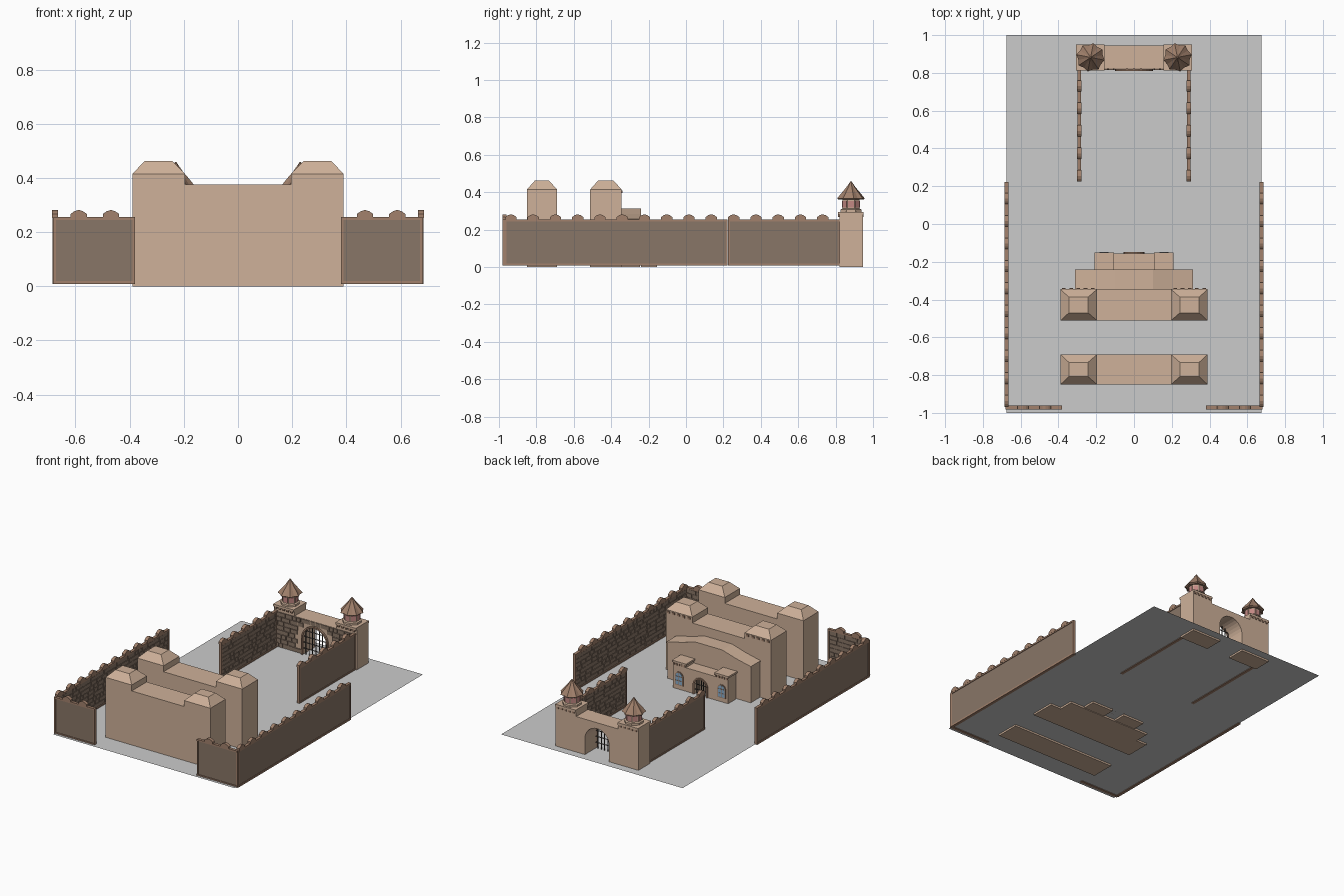
import bpy, bmesh, math, random
from mathutils import Matrix, Vector

if "Cube" in bpy.data.objects:
    bpy.data.objects.remove(bpy.data.objects["Cube"])

random.seed(4)


def material(name, rgb):
    m = bpy.data.materials.new(name)
    m.diffuse_color = (*rgb, 1)
    m.use_nodes = True
    m.node_tree.nodes["Principled BSDF"].inputs["Base Color"].default_value = m.diffuse_color
    return m


TAN = material("sandstone", (0.62, 0.44, 0.32))
WALL = material("wall_stone", (0.25, 0.18, 0.135))
TRIM = material("trim_brown", (0.36, 0.22, 0.15))
PINK = material("pink_panel", (0.55, 0.25, 0.23))
GLASS = material("window_blue", (0.25, 0.42, 0.6))
IRON = material("iron", (0.05, 0.045, 0.04))


def add_prism(bm, profile, y0, y1, M=Matrix()):
    """Extrude an x-z outline from y0 to y1."""
    a = [bm.verts.new(M @ Vector((x, y0, z))) for x, z in profile]
    b = [bm.verts.new(M @ Vector((x, y1, z))) for x, z in profile]
    bm.faces.new(a)
    bm.faces.new(b[::-1])
    n = len(a)
    for i in range(n):
        bm.faces.new((a[i], b[i], b[(i + 1) % n], a[(i + 1) % n]))


def add_box(bm, x0, x1, y0, y1, z0, z1, M=Matrix()):
    add_prism(bm, [(x0, z0), (x1, z0), (x1, z1), (x0, z1)], y0, y1, M)


def add_rings(bm, cx, cy, rings, n, flute=1.0):
    """Stack of n-sided rings (radius, z); flute pulls in every second corner."""
    loops = []
    for r, z in rings:
        loops.append([bm.verts.new((cx + r * (flute if i % 2 else 1) * math.cos(2 * math.pi * (i + .5) / n),
                                    cy + r * (flute if i % 2 else 1) * math.sin(2 * math.pi * (i + .5) / n), z))
                      for i in range(n)])
    for lo, hi in zip(loops, loops[1:]):
        for i in range(n):
            bm.faces.new((lo[i], lo[(i + 1) % n], hi[(i + 1) % n], hi[i]))
    bm.faces.new(loops[0][::-1])
    bm.faces.new(loops[-1])


def finish(bm, name, mat=None, mirror=False):
    bmesh.ops.recalc_face_normals(bm, faces=bm.faces)
    me = bpy.data.meshes.new(name)
    bm.to_mesh(me)
    bm.free()
    if mat:
        me.materials.append(mat)
    ob = bpy.data.objects.new(name, me)
    bpy.context.collection.objects.link(ob)
    if mirror:
        mod = ob.modifiers.new("mirror", 'MIRROR')
        mod.use_mirror_merge = False
    return ob


def arch(cx, w, z0, spring, n=10):
    """Round-arch outline running from right foot over the top to left foot."""
    pts = [(cx + w, z0)]
    pts += [(cx + w * math.cos(math.pi * i / n), spring + w * math.sin(math.pi * i / n)) for i in range(n + 1)]
    return pts + [(cx - w, z0)]


def add_bricks(bm, u0, u1, z0, z1, v0, depth, M=Matrix(), skip=lambda u, z: False):
    rows = 8
    h = (z1 - z0) / rows
    for r in range(rows):
        u = u0
        while u < u1 - .005:
            e = min(u + random.uniform(.03, .07), u1)
            if not (skip(u, z0 + (r + .5) * h)):
                add_box(bm, u + .002, e - .002, v0, v0 + depth * random.uniform(.5, 1),
                        z0 + r * h + .002, z0 + (r + 1) * h - .002, M)
            u = e


# Ground slab
bm = bmesh.new()
bmesh.ops.create_grid(bm, x_segments=1, y_segments=1, size=1, matrix=Matrix.Translation((0, 0, .012)))
for v in bm.verts:
    v.co.x *= .675
finish(bm, "ground")

# Battlement walls: local x runs along the wall, local y points to the courtyard
MERLON = [(-.03, 0), (-.03, .014), (-.016, .024), (0, .029), (.016, .024), (.03, .014), (.03, 0)]


def wall(name, origin, angle, length, first):
    M = Matrix.Translation((*origin, 0)) @ Matrix.Rotation(angle, 4, 'Z')
    bm = bmesh.new()
    add_box(bm, .002, length - .002, 0, .01, .01, .25, M)
    finish(bm, name + "_panel", WALL, True)
    bm = bmesh.new()
    add_bricks(bm, .012, length - .012, .022, .244, .009, .006, M)
    finish(bm, name + "_bricks", WALL, True)
    bm = bmesh.new()
    for z0, z1 in ((.008, .02), (.244, .255)):
        add_box(bm, 0, length, -.004, .016, z0, z1, M)
    for u in (0, length - .01):
        add_box(bm, u, u + .01, -.003, .015, .02, .244, M)
    u = first
    while u < length - .02:
        add_prism(bm, [(u + x, .253 + z) for x, z in MERLON], -.005, .017, M)
        u += .119
    finish(bm, name + "_trim_and_merlons", TRIM, True)


wall("outer_side_wall", (.681, -.97), math.pi / 2, 1.193, .034)
wall("front_wall", (.38, -.977), 0, .301, .089)
wall("inner_side_wall", (.296, .225), math.pi / 2, .6, .03)

# Two large twin-towered halls with hipped tower caps
for name, y0, y1 in (("front_hall", -.85, -.69), ("rear_hall", -.512, -.345)):
    half = [(.39, 0), (.39, .415), (.195, .415), (.195, .375)]
    bm = bmesh.new()
    add_prism(bm, half + [(-x, z) for x, z in half[::-1]], y0, y1)
    finish(bm, name, TAN)
    bm = bmesh.new()
    low = [bm.verts.new((x, y, .415)) for x, y in ((.195, y0), (.39, y0), (.39, y1), (.195, y1))]
    top = [bm.verts.new((x, y, .462)) for x, y in
           ((.243, y0 + .042), (.345, y0 + .042), (.345, y1 - .042), (.243, y1 - .042))]
    for i in range(4):
        j = (i + 1) % 4
        bm.faces.new((low[i], low[j], top[j], top[i]))
    bm.faces.new(top)
    bm.faces.new(low[::-1])
    finish(bm, name + "_tower_caps", TAN, True)

# Stepped gable facade
gable = [(.31, 0), (.31, .25), (.2, .275), (.1, .305)]
bm = bmesh.new()
add_prism(bm, gable + [(-x, z) for x, z in gable[::-1]], -.345, -.245)
finish(bm, "gable_facade", TAN)
bm = bmesh.new()
rim = [(x * 1.01, z) for x, z in gable[1:]]
rim = rim + [(-x, z) for x, z in rim[::-1]]
add_prism(bm, rim + [(x, z + .008) for x, z in rim[::-1]], -.345, -.241)
finish(bm, "gable_coping", TAN)

# Entrance porch with arched doorway
bm = bmesh.new()
side = [(.205, 0), (.205, .19), (.11, .19), (.11, .17)]
add_prism(bm, side + [(-x, z) for x, z in side[::-1]] + arch(0, .045, 0, .075)[::-1], -.24, -.155)
finish(bm, "porch", TAN)
bm = bmesh.new()
add_box(bm, .105, .21, -.245, -.15, .185, .197)
finish(bm, "porch_tower_slabs", TAN, True)
outer, inner = arch(0, .055, .012, .075), arch(0, .045, .012, .075)
bm = bmesh.new()
add_prism(bm, outer + inner[::-1], -.157, -.148)
finish(bm, "door_surround", TRIM)
bm = bmesh.new()
add_prism(bm, arch(0, .045, .012, .075), -.2, -.195)
finish(bm, "door_leaf", WALL)
bm = bmesh.new()
for i in range(-2, 3):
    x = i * .016
    add_box(bm, x - .002, x + .002, -.166, -.162, .012, .075 + math.sqrt(.045 ** 2 - x * x))
for z in (.04, .075):
    add_box(bm, -.045, .045, -.166, -.162, z, z + .004)
finish(bm, "door_grille", IRON)

# Porch windows
bm = bmesh.new()
add_prism(bm, arch(.158, .03, .04, .1), -.157, -.151)
finish(bm, "window_frames", TRIM, True)
bm = bmesh.new()
add_prism(bm, arch(.158, .024, .046, .1), -.152, -.149)
finish(bm, "window_panes", GLASS, True)
bm = bmesh.new()
add_box(bm, .156, .16, -.15, -.147, .046, .124)
for z in (.07, .098):
    add_box(bm, .134, .182, -.15, -.147, z, z + .003)
finish(bm, "window_bars", TRIM, True)

# Gatehouse: towers, bridge and arched passage in one outline
bm = bmesh.new()
side = [(.308, 0), (.308, .285), (.155, .285), (.155, .25)]
add_prism(bm, side + [(-x, z) for x, z in side[::-1]] + arch(0, .09, 0, .12, 14)[::-1], .822, .945)
finish(bm, "gatehouse", TAN)
bm = bmesh.new()
add_box(bm, .155, .308, .812, .95, .28, .295)
finish(bm, "gate_tower_slabs", TAN, True)


def in_gate(u, z):
    return u < .1 and math.hypot(u, max(0, z - .12)) < .105


bm = bmesh.new()
add_bricks(bm, .0, .283, .014, .25, .823, -.009, skip=in_gate)
finish(bm, "gatehouse_bricks", WALL, True)
bm = bmesh.new()
add_prism(bm, arch(0, .1, .012, .12, 14) + arch(0, .09, .012, .12, 14)[::-1], .81, .83)
finish(bm, "gate_surround", TRIM)

# Portcullis
bm = bmesh.new()
for i in range(-3, 4):
    x = i * .025
    add_box(bm, x - .002, x + .002, .826, .83, .012, .12 + math.sqrt(.09 ** 2 - x * x))
for z in (.05, .09, .13, .17):
    w = math.sqrt(.09 ** 2 - max(0, z - .12) ** 2)
    add_box(bm, -w, w, .826, .83, z, z + .004)
finish(bm, "portcullis", IRON)

# Gate turrets: drum, pink panels and fluted roof
CX, CY = .23, .882
bm = bmesh.new()
add_rings(bm, CX, CY, [(.06, .295), (.06, .308), (.05, .312), (.05, .375)], 8)
finish(bm, "turret_drums", TAN, True)
bm = bmesh.new()
for i in range(8):
    M = Matrix.Translation((CX, CY, 0)) @ Matrix.Rotation(i * math.pi / 4, 4, 'Z')
    add_box(bm, -.015, .015, .044, .049, .318, .352, M)
finish(bm, "turret_panels", PINK, True)
bm = bmesh.new()
add_rings(bm, CX, CY, [(.066, .36), (.076, .366), (.052, .395), (.026, .425), (.003, .458)], 16, .86)
finish(bm, "turret_roofs", TRIM, True)

# Corbels: short dashes under the tower tops
bm = bmesh.new()
for x0, x1, y, z in ((.2, .39, -.345, .395), (.16, .305, .945, .268), (.16, .305, .817, .268), (.108, .207, -.155, .17)):
    n = 5
    step = (x1 - x0) / n
    for i in range(n):
        x = x0 + (i + .25) * step
        add_box(bm, x, x + step * .5, y - .005, y + .005, z, z + .014)
finish(bm, "corbels", TRIM, True)
